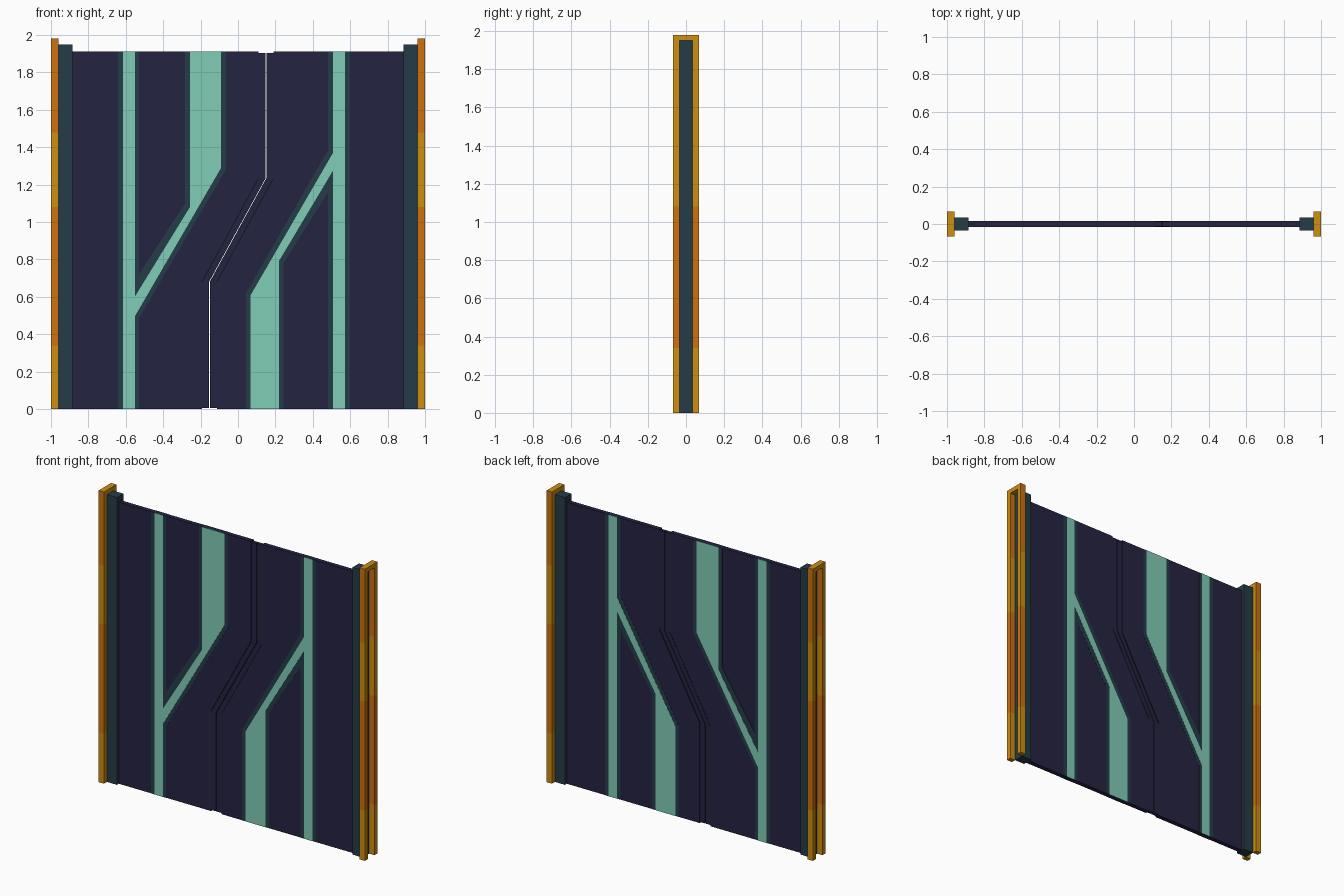
import bpy, bmesh
from mathutils import Vector

if "Cube" in bpy.data.objects:
    bpy.data.objects.remove(bpy.data.objects["Cube"])


def material(name, rgb):
    m = bpy.data.materials.new(name)
    lin = [c / 255 / 12.92 if c <= 10 else ((c / 255 + 0.055) / 1.055) ** 2.4 for c in rgb]
    m.diffuse_color = (*lin, 1)
    m.use_nodes = True
    m.node_tree.nodes["Principled BSDF"].inputs["Base Color"].default_value = m.diffuse_color
    return m


NAVY = material("navy panel", (36, 35, 66))
TEAL = material("dark teal", (37, 60, 71))
MINT = material("mint stripe", (129, 205, 183))
ORANGE = material("burnt orange", (205, 114, 14))
GOLD = material("gold", (205, 142, 16))
BLACK = material("groove black", (18, 18, 32))


def prisms(name, outlines, y0, y1, *mats):
    """Extrude x-z outlines from y0 to y1 into one object."""
    bm = bmesh.new()
    for pts in outlines:
        face = bm.faces.new([bm.verts.new((x, y0, z)) for x, z in pts])
        ext = bmesh.ops.extrude_face_region(bm, geom=[face])
        moved = [v for v in ext["geom"] if isinstance(v, bmesh.types.BMVert)]
        bmesh.ops.translate(bm, verts=moved, vec=(0, y1 - y0, 0))
    bmesh.ops.recalc_face_normals(bm, faces=bm.faces[:])
    mesh = bpy.data.meshes.new(name)
    bm.to_mesh(mesh)
    bm.free()
    for m in mats:
        mesh.materials.append(m)
    ob = bpy.data.objects.new(name, mesh)
    bpy.context.collection.objects.link(ob)
    return ob


def rect(x0, x1, z0, z1):
    return [(x0, z0), (x1, z0), (x1, z1), (x0, z1)]


def paint_bands(ob):
    """Cut a frame piece into height bands, alternating gold and orange."""
    bm = bmesh.new()
    bm.from_mesh(ob.data)
    for z in (0.34, 1.08, 1.48):
        bmesh.ops.bisect_plane(bm, geom=bm.verts[:] + bm.edges[:] + bm.faces[:],
                               plane_co=Vector((0, 0, z)), plane_no=Vector((0, 0, 1)))
    for f in bm.faces:
        z = f.calc_center_median().z
        facing_front = abs(f.normal.y) > 0.5
        f.material_index = int(0.34 < z < 1.08 or (z > 1.48 and facing_front))
    bm.to_mesh(ob.data)
    bm.free()


H, T = 1.912, 0.015

# Posts and open outer frames on both sides
for side, s in (("left", -1), ("right", 1)):
    prisms(side + "_post", [rect(s * 0.885, s * 0.96, 0, 1.95)], -0.035, 0.035, TEAL)
    for part, a, b, z0, z1 in (("front", -0.067, -0.035, 0, 1.95),
                               ("back", 0.035, 0.067, 0, 1.95),
                               ("top", -0.067, 0.067, 1.95, 1.98)):
        paint_bands(prisms(f"{side}_frame_{part}", [rect(s * 0.96, s, z0, z1)], a, b, GOLD, ORANGE))


# Zigzag seam between the two door leaves
def seam(dx, z0, z1):
    return [(-0.153 + dx, z0), (-0.153 + dx, 0.68), (0.15 + dx, 1.235), (0.15 + dx, z1)]


for side, s in (("left", -1), ("right", 1)):
    prisms(side + "_door_leaf", [[(s * 0.89, 0)] + seam(s * 0.04, 0, H) + [(s * 0.89, H)]], -T, T, NAVY)
    prisms(side + "_seam_lip",
           [seam(s * 0.002, 0.007, H - 0.007) + seam(s * 0.04, 0.007, H - 0.007)[::-1]],
           -T + 0.002, T - 0.002, NAVY)

# Mint stripes with a diagonal branch, and their darker borders
mint = [
    rect(-0.615, -0.552, 0, H),
    [(-0.257, H), (-0.257, 1.08), (-0.552, 0.60), (-0.552, 0.495), (-0.09, 1.29), (-0.09, H)],
    rect(0.508, 0.572, 0, H),
    [(0.068, 0), (0.068, 0.61), (0.508, 1.37), (0.508, 1.275), (0.218, 0.79), (0.218, 0)],
]
border = [
    rect(-0.642, -0.53, 0, H),
    [(-0.283, H), (-0.283, 1.10), (-0.53, 0.72), (-0.53, 0.485), (-0.065, 1.28), (-0.065, H)],
    rect(0.482, 0.598, 0, H),
    [(0.043, 0), (0.043, 0.62), (0.482, 1.385), (0.482, 1.16), (0.243, 0.78), (0.243, 0)],
]
# Dark grooves beside the diagonal part of the seam
grooves = [[(-0.156 + d, 0.68), (-0.150 + d, 0.68), (0.153 + d, 1.235), (0.147 + d, 1.235)]
           for d in (-0.04, 0.04)]

for side, s in (("front", -1), ("back", 1)):
    prisms(side + "_stripe_borders", border, s * (T - 0.002), s * (T + 0.001), TEAL)
    prisms(side + "_stripes", mint, s * (T - 0.002), s * (T + 0.002), MINT)
    prisms(side + "_seam_grooves", grooves, s * (T - 0.004), s * (T + 0.001), BLACK)
